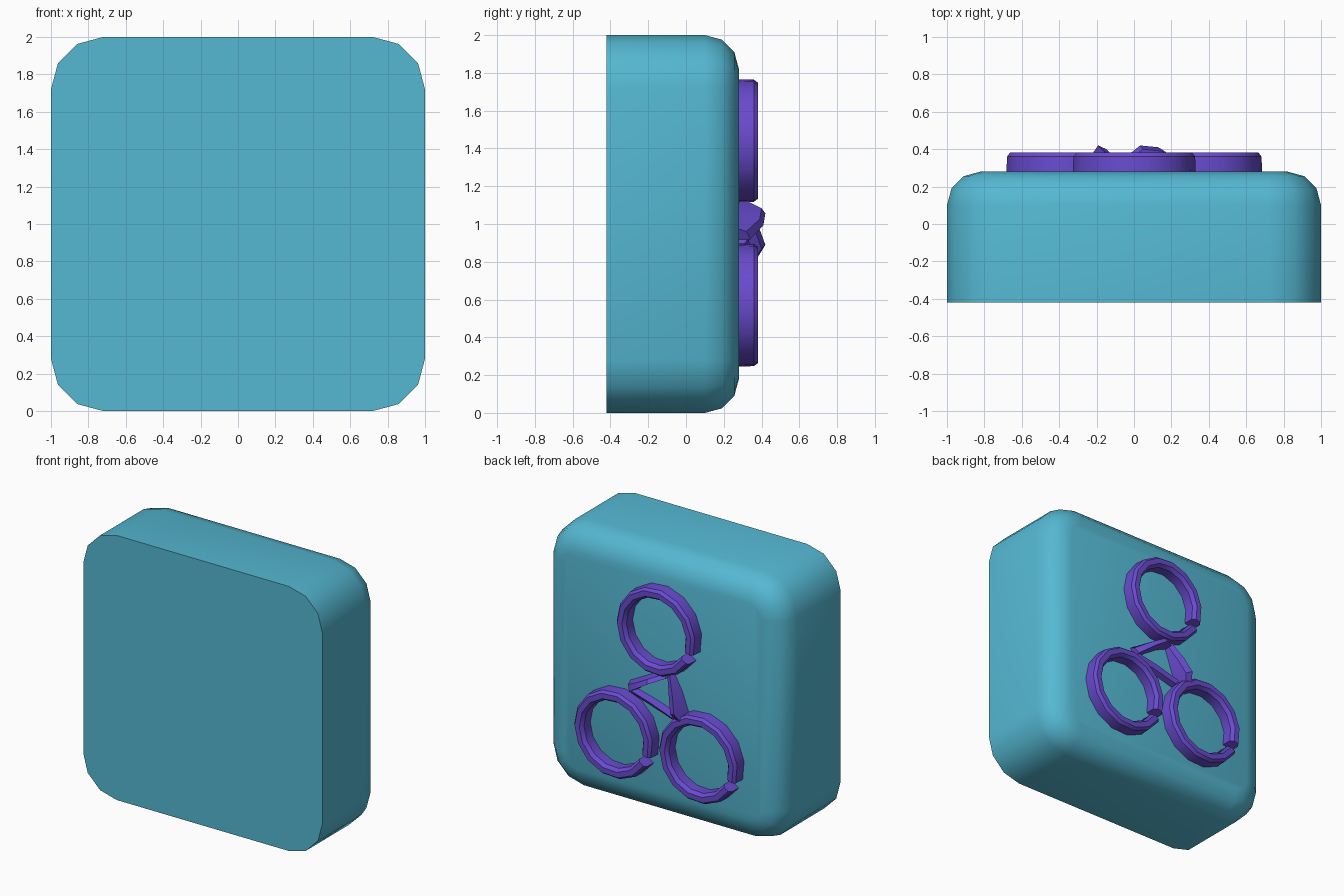
import bpy, bmesh, math
from mathutils import Vector

if "Cube" in bpy.data.objects:
    bpy.data.objects.remove(bpy.data.objects["Cube"])


def material(name, rgb):
    m = bpy.data.materials.new(name)
    m.diffuse_color = (*rgb, 1)
    m.use_nodes = True
    m.node_tree.nodes["Principled BSDF"].inputs["Base Color"].default_value = m.diffuse_color
    return m


TEAL = material("teal", (0.09, 0.48, 0.65))
PURPLE = material("purple", (0.14, 0.07, 0.62))


def finish(bm, name, mats, angle):
    bmesh.ops.recalc_face_normals(bm, faces=bm.faces)
    me = bpy.data.meshes.new(name)
    bm.to_mesh(me)
    bm.free()
    for m in mats:
        me.materials.append(m)
    ob = bpy.data.objects.new(name, me)
    bpy.context.collection.objects.link(ob)
    bpy.ops.object.select_all(action='DESELECT')
    ob.select_set(True)
    bpy.context.view_layer.objects.active = ob
    bpy.ops.object.shade_smooth_by_angle(angle=math.radians(angle))
    return ob


def bridge(bm, a, b):
    n = len(a)
    return [bm.faces.new((a[i], a[(i + 1) % n], b[(i + 1) % n], b[i])) for i in range(n)]


# Body: rounded square, flat in front, rounded over at the back
def outline(bm, y, inset):
    verts = []
    for k, (sx, sz) in enumerate(((1, 1), (-1, 1), (-1, -1), (1, -1))):
        for s in range(4):
            a = math.radians(90 * k + 30 * s)
            r = 0.28 - inset
            verts.append(bm.verts.new((sx * 0.72 + r * math.cos(a), y,
                                       1 + sz * 0.72 + r * math.sin(a))))
    return verts


bm = bmesh.new()
loops = [outline(bm, -0.42, 0)]
for s in range(4):
    a = math.radians(30 * s)
    loops.append(outline(bm, 0.10 + 0.18 * math.sin(a), 0.18 * (1 - math.cos(a))))
for a, b in zip(loops, loops[1:]):
    bridge(bm, a, b)
bm.faces.new(loops[0])
bm.faces.new(loops[-1])
finish(bm, "body", [TEAL], 40)

# Three raised rings, each with a small break on the lower -x side
PROFILE = ((0.33, 0.27), (0.327, 0.36), (0.31, 0.382),
           (0.27, 0.382), (0.25, 0.355), (0.25, 0.27))


def ring(name, cx, cz, sides=14):
    bm = bmesh.new()
    gap = math.radians(204)
    width = math.radians(14)
    sections = []
    for i in range(sides + 1):
        a = gap + width / 2 + (2 * math.pi - width) * i / sides
        sections.append([bm.verts.new((cx + r * math.cos(a), y, cz + r * math.sin(a)))
                         for r, y in PROFILE])
    for a, b in zip(sections, sections[1:]):
        bridge(bm, a, b)
    bm.faces.new(sections[0])
    bm.faces.new(sections[-1])
    finish(bm, name, [PURPLE], 35)


ring("ring_top", 0, 1.44)
ring("ring_left", -0.355, 0.57)
ring("ring_right", 0.355, 0.57)


# Centre triangle of tapered, tilted bars; stations are (x, z, top y, half width)
def bar(name, stations):
    bm = bmesh.new()
    d = Vector((stations[-1][0] - stations[0][0], stations[-1][1] - stations[0][1])).normalized()
    n = Vector((-d.y, d.x))
    sections = []
    for x, z, top, w in stations:
        sections.append([bm.verts.new((x + n.x * w * s, y, z + n.y * w * s))
                         for s, y in ((-1, 0.275), (-0.6, top), (0.6, top - 0.02), (1, 0.275))])
    for a, b in zip(sections, sections[1:]):
        bridge(bm, a, b)
    bm.faces.new(sections[0])
    bm.faces.new(sections[-1])
    finish(bm, name, [PURPLE], 30)


bar("bar_side", [(-0.07, 1.12, 0.32, 0.03), (-0.13, 0.99, 0.38, 0.04),
                 (-0.17, 0.88, 0.42, 0.04), (-0.21, 0.80, 0.37, 0.03)])
bar("bar_upper", [(-0.06, 1.11, 0.34, 0.025), (0.04, 1.07, 0.42, 0.025),
                  (0.14, 1.01, 0.41, 0.03), (0.25, 0.94, 0.34, 0.04)])
bar("bar_lower", [(0.24, 0.91, 0.33, 0.025), (0.08, 0.87, 0.34, 0.025),
                  (-0.12, 0.81, 0.35, 0.02)])
